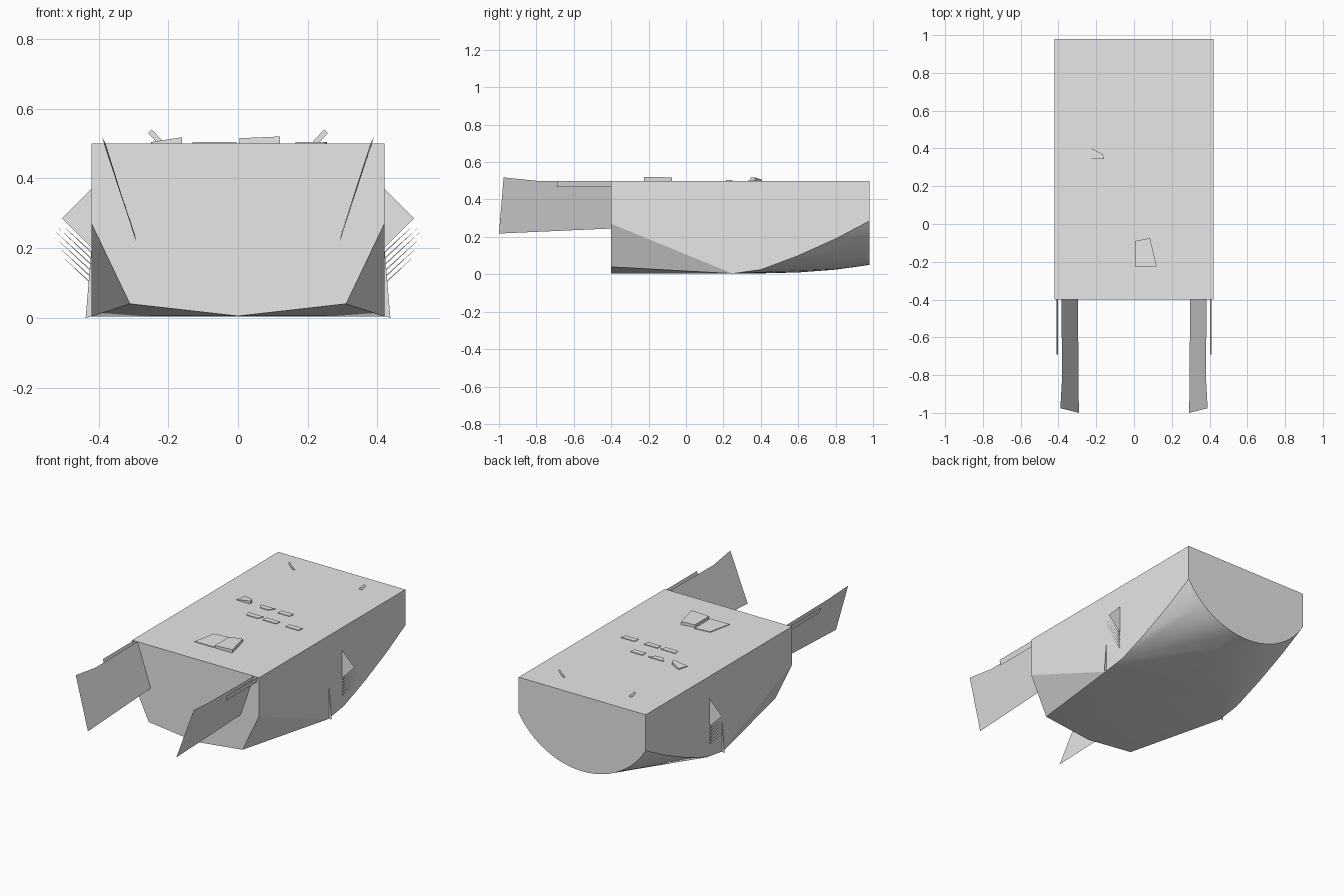
import bpy
import bmesh
import math

if "Cube" in bpy.data.objects:
    bpy.data.objects.remove(bpy.data.objects["Cube"], do_unlink=True)

grey = bpy.data.materials.new("light_grey")
grey.use_nodes = True
grey.diffuse_color = (0.8, 0.8, 0.8, 1)
grey.node_tree.nodes["Principled BSDF"].inputs["Base Color"].default_value = (0.8, 0.8, 0.8, 1)

HALF, TOP, FRONT, BACK = 0.42, 0.5, -0.4, 0.98


def finish(name, bm):
    mesh = bpy.data.meshes.new(name)
    bm.to_mesh(mesh)
    bm.free()
    mesh.materials.append(grey)
    obj = bpy.data.objects.new(name, mesh)
    bpy.context.collection.objects.link(obj)
    return obj


def sheet(name, polygons):
    """Flat sheets, one polygon each."""
    bm = bmesh.new()
    for poly in polygons:
        bm.faces.new([bm.verts.new(p) for p in poly])
    return finish(name, bm)


def both_sides(name, polygons):
    for side, s in (("left", 1), ("right", -1)):
        sheet(side + "_" + name, [[(s * x, y, z) for x, y, z in p][::s] for p in polygons])


def plate(name, outline, low, high):
    """Slab from a plan outline whose top may slope along x."""
    bm = bmesh.new()
    xs = [p[0] for p in outline]
    for x, y in outline:
        t = (x - min(xs)) / (max(xs) - min(xs))
        bm.verts.new((x, y, TOP - 0.002))
        bm.verts.new((x, y, low + (high - low) * t))
    bmesh.ops.convex_hull(bm, input=bm.verts)
    return finish(name, bm)


# Hull: chamfered front, flat belly, rounded rear, wrapped in one convex skin
points = [(s * HALF, y, TOP) for s in (1, -1) for y in (FRONT, BACK)]
points += [(s * HALF, FRONT, 0.27) for s in (1, -1)]
points += [(s * 0.31, FRONT, 0.04) for s in (1, -1)] + [(0, FRONT, 0.005)]
radius, sag = 0.4875, 0.24
sections = ((0.25, 0.004, 0.004), (0.4, 0.025, 0.005), (0.6, 0.1, 0.01),
            (0.8, 0.19, 0.025), (BACK, 0.285, 0.05))
for y, side_z, keel_z in sections:
    for i in range(-12, 13):
        x = HALF * i / 12
        rise = (radius - math.sqrt(radius ** 2 - x ** 2)) / sag
        points.append((x, y, keel_z + (side_z - keel_z) * rise))
bm = bmesh.new()
for p in points:
    bm.verts.new(p)
result = bmesh.ops.convex_hull(bm, input=bm.verts)
loose = [v for v in bm.verts if not v.link_faces]
bmesh.ops.delete(bm, geom=loose, context='VERTS')
bmesh.ops.dissolve_limit(bm, angle_limit=0.005, verts=bm.verts, edges=bm.edges)
bmesh.ops.recalc_face_normals(bm, faces=bm.faces)
hull = finish("hull", bm)
bpy.context.view_layer.objects.active = hull
hull.select_set(True)
bpy.ops.object.shade_smooth_by_angle(angle=math.radians(20))
hull.select_set(False)

# Forward arms: thin leaning blades with a narrow strip beside each
both_sides("arm", [[(0.385, FRONT, 0.5), (0.38, -0.8, 0.5), (0.39, -0.975, 0.518),
                    (0.292, -1, 0.218), (0.297, FRONT, 0.245)]])
both_sides("arm_strip", [[(0.41, FRONT, 0.5), (0.41, -0.69, 0.5),
                          (0.402, -0.69, 0.468), (0.402, FRONT, 0.468)]])

# Side fins and the fan of slivers below them
FIN = 0.38
both_sides("side_fin", [[(HALF, FIN, 0.37), (0.505, FIN, 0.285), (HALF, FIN, 0.2)]])
slivers = []
for i in range(6):
    z = 0.19 - 0.018 * i
    reach = 0.085 + 0.025 * math.sin(math.pi * i / 5)
    slivers.append([(HALF, FIN, z), (HALF + reach, FIN, z + reach * 0.9),
                    (HALF, FIN, z - 0.005)])
both_sides("fin_slivers", slivers)
both_sides("lower_ridge", [[(HALF, 0.26, 0.2), (0.437, 0.26, 0), (HALF, 0.26, 0.004)]])

# Small slanted pegs on the rear deck
both_sides("deck_peg", [[(0.21, 0.84, TOP), (0.247, 0.84, 0.54),
                         (0.258, 0.84, 0.53), (0.23, 0.84, TOP)]])

# Deck plates: two rows of slats, two front hatches and one odd flap
for row, y, starts, lean in (("rear", 0.335, (-0.11, 0.01), 0.02),
                             ("front", 0.215, (-0.105, 0.005, 0.155), 0.01)):
    for i, x in enumerate(starts):
        k = -1 if i == 0 else 1
        plate(f"{row}_slat_{i + 1}",
              [(x + lean, y), (x + 0.095 - lean * (k < 0), y),
               (x + 0.1, y + 0.033), (x + lean * (k > 0), y + 0.033)], 0.504, 0.504)
plate("right_hatch", [(-0.13, -0.225), (-0.005, -0.225), (-0.005, -0.075), (-0.1, -0.085)],
      0.504, 0.504)
plate("left_hatch", [(0.005, -0.225), (0.12, -0.225), (0.085, -0.075), (0.005, -0.09)],
      0.515, 0.52)
plate("deck_flap", [(-0.25, 0.345), (-0.16, 0.345), (-0.165, 0.37), (-0.235, 0.405)],
      0.504, 0.518)

# Small triangular tab on the rear face
sheet("rear_tab", [[(-0.13, BACK + 0.003, 0.11), (-0.22, BACK + 0.003, 0.12),
                    (-0.16, BACK + 0.003, 0.08)]])
